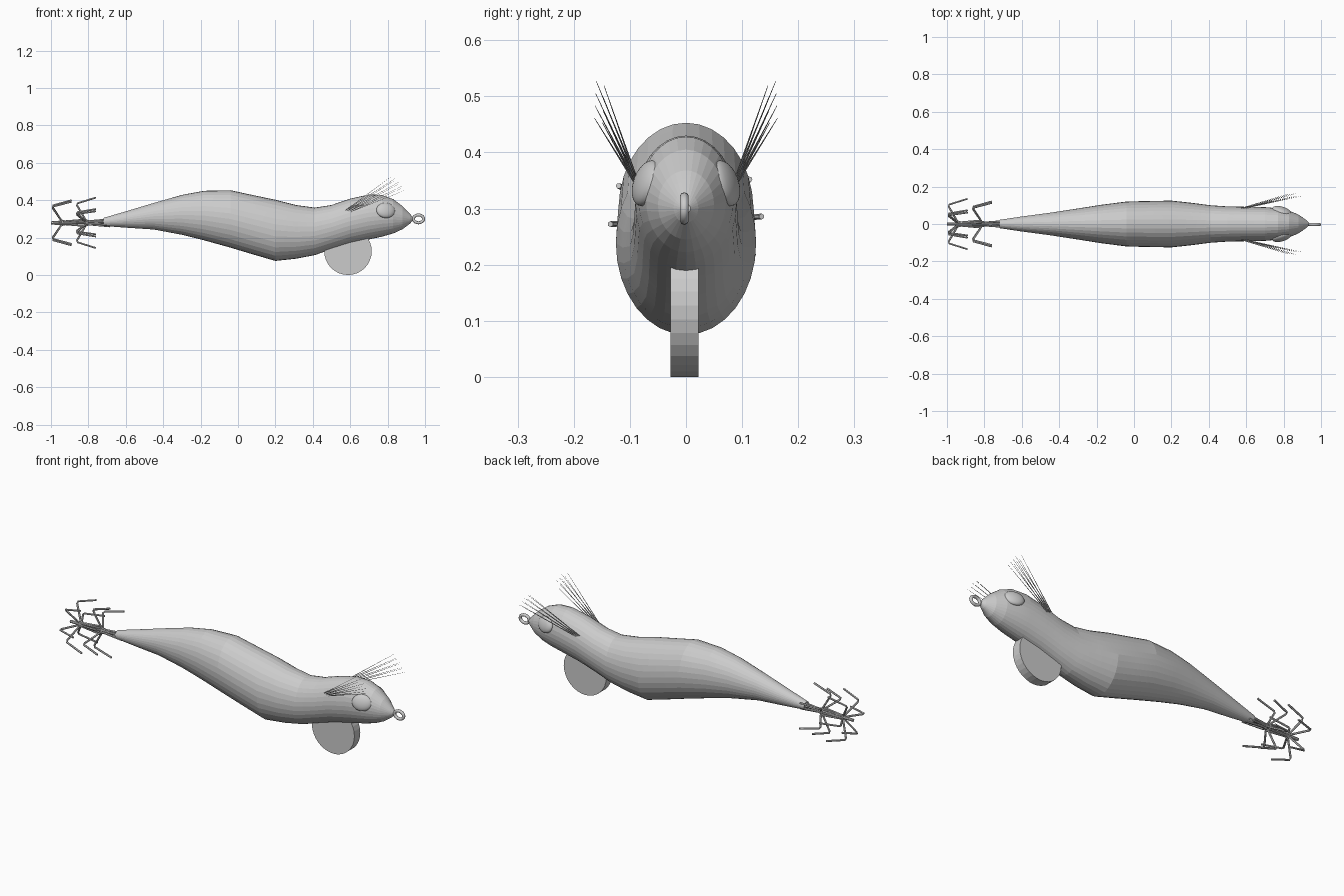
import bpy, bmesh, math
from mathutils import Vector, Matrix

cube = bpy.data.objects.get("Cube")
if cube:
    bpy.data.objects.remove(cube, do_unlink=True)

grey = bpy.data.materials.new("plain grey")
grey.use_nodes = True
grey.diffuse_color = (0.6, 0.6, 0.6, 1)
grey.node_tree.nodes["Principled BSDF"].inputs["Base Color"].default_value = grey.diffuse_color


def finish(name, bm):
    bmesh.ops.recalc_face_normals(bm, faces=bm.faces)
    mesh = bpy.data.meshes.new(name)
    bm.to_mesh(mesh)
    bm.free()
    mesh.materials.append(grey)
    obj = bpy.data.objects.new(name, mesh)
    bpy.context.collection.objects.link(obj)
    return obj


def loft(bm, rings):
    loops = [[bm.verts.new(p) for p in ring] for ring in rings]
    n = len(loops[0])
    for a, b in zip(loops, loops[1:]):
        for i in range(n):
            j = (i + 1) % n
            bm.faces.new((a[i], a[j], b[j], b[i]))
    bm.faces.new(loops[0])
    bm.faces.new(loops[-1])


def wire(bm, points, radius, tip=None, sides=6):
    """Round tube through the points, tapering to the tip radius."""
    points = [Vector(p) for p in points]
    tip = radius if tip is None else tip
    rings = []
    for i, p in enumerate(points):
        way = (points[min(i + 1, len(points) - 1)] - points[max(i - 1, 0)]).normalized()
        u = way.orthogonal().normalized() if i == 0 else (u - way * u.dot(way)).normalized()
        v = way.cross(u)
        r = radius + (tip - radius) * i / (len(points) - 1)
        turns = [math.tau * k / sides for k in range(sides)]
        rings.append([p + r * (math.cos(t) * u + math.sin(t) * v) for t in turns])
    loft(bm, rings)


# Body: x, underside, top, half width
sections = [
    (-0.72, 0.262, 0.305, 0.022), (-0.6, 0.253, 0.34, 0.04),
    (-0.45, 0.243, 0.385, 0.06), (-0.3, 0.215, 0.428, 0.083),
    (-0.18, 0.185, 0.45, 0.102), (-0.04, 0.146, 0.453, 0.12),
    (0.08, 0.11, 0.427, 0.123), (0.2, 0.075, 0.402, 0.125),
    (0.31, 0.087, 0.374, 0.113), (0.41, 0.106, 0.36, 0.1),
    (0.5, 0.137, 0.374, 0.094), (0.6, 0.168, 0.408, 0.092),
    (0.7, 0.19, 0.43, 0.09), (0.77, 0.205, 0.428, 0.084),
    (0.83, 0.222, 0.405, 0.071), (0.88, 0.245, 0.368, 0.05),
    (0.92, 0.275, 0.327, 0.022), (0.935, 0.292, 0.308, 0.008),
]
bm = bmesh.new()
rings = []
for x, low, high, half in sections:
    mid, tall = (low + high) / 2, (high - low) / 2
    rings.append([(x, half * math.cos(t), mid + tall * math.sin(t))
                  for t in (math.tau * k / 32 for k in range(32))])
loft(bm, rings)
body = finish("body", bm)
body.data.shade_smooth()
body.data.set_sharp_from_angle(angle=math.radians(7))

# Keel weight: flat disc under the head
bm = bmesh.new()
bmesh.ops.create_cone(bm, cap_ends=True, segments=32, radius1=0.127, radius2=0.127, depth=0.05,
                      matrix=Matrix.Translation((0.588, -0.003, 0.127)) @ Matrix.Rotation(math.pi / 2, 4, 'X'))
finish("keel_weight", bm)

# Line ring on the nose
bm = bmesh.new()
loop = [[Vector((0.965 + (0.027 + 0.008 * math.cos(s)) * math.cos(t),
                 -0.003 + 0.008 * math.sin(s),
                 0.3 + (0.021 + 0.008 * math.cos(s)) * math.sin(t)))
         for s in (math.tau * k / 10 for k in range(10))]
        for t in (math.tau * k / 24 for k in range(24))]
verts = [[bm.verts.new(p) for p in ring] for ring in loop]
for i in range(24):
    for k in range(10):
        a, b = verts[i], verts[(i + 1) % 24]
        bm.faces.new((a[k], a[(k + 1) % 10], b[(k + 1) % 10], b[k]))
finish("nose_ring", bm).data.shade_smooth()

for side, label in ((1, "left"), (-1, "right")):
    # Eyes: flattened domes set into the head
    bm = bmesh.new()
    place = (Matrix.Translation((0.79, side * 0.07, 0.345))
             @ Matrix.Rotation(-side * 0.3, 4, 'Z') @ Matrix.Rotation(side * 0.3, 4, 'X')
             @ Matrix.Diagonal((0.052, 0.02, 0.042, 1)))
    bmesh.ops.create_uvsphere(bm, u_segments=24, v_segments=16, radius=1, matrix=place)
    finish(label + "_eye", bm).data.shade_smooth()

    # Feather whiskers: a fan of fine strands
    bm = bmesh.new()
    for k in range(8):
        row, col = k // 2, k % 2
        root = (0.575 + 0.008 * row, side * 0.085, 0.345 - 0.003 * row)
        end = (0.82 + 0.016 * row + 0.025 * col, side * (0.16 - 0.014 * col + 0.001 * row),
               0.527 - 0.022 * row - 0.008 * col)
        wire(bm, [root, end], 0.0022, 0.0005, 4)
    finish(label + "_whiskers", bm)

# Two crowns of six barbless hooks around a central shank
bm = bmesh.new()
wire(bm, [(-1.0, 0, 0.279), (-0.68, 0, 0.283)], 0.008, sides=8)
finish("hook_shank", bm)
for name, bend, offset in (("front_hooks", -0.815, 0.5), ("rear_hooks", -0.945, 0.0)):
    bm = bmesh.new()
    for k in range(6):
        angle = math.tau * (k + offset) / 6 + 0.05

        def at(x, r):
            return (x, r * math.cos(angle), 0.279 + r * math.sin(angle))
        wire(bm, [at(bend + 0.13, 0.019), at(bend + 0.02, 0.009), at(bend, 0.015),
                  at(bend - 0.046, 0.094), at(bend - 0.044, 0.104), at(bend + 0.055, 0.135)], 0.0052)
    finish(name, bm)
